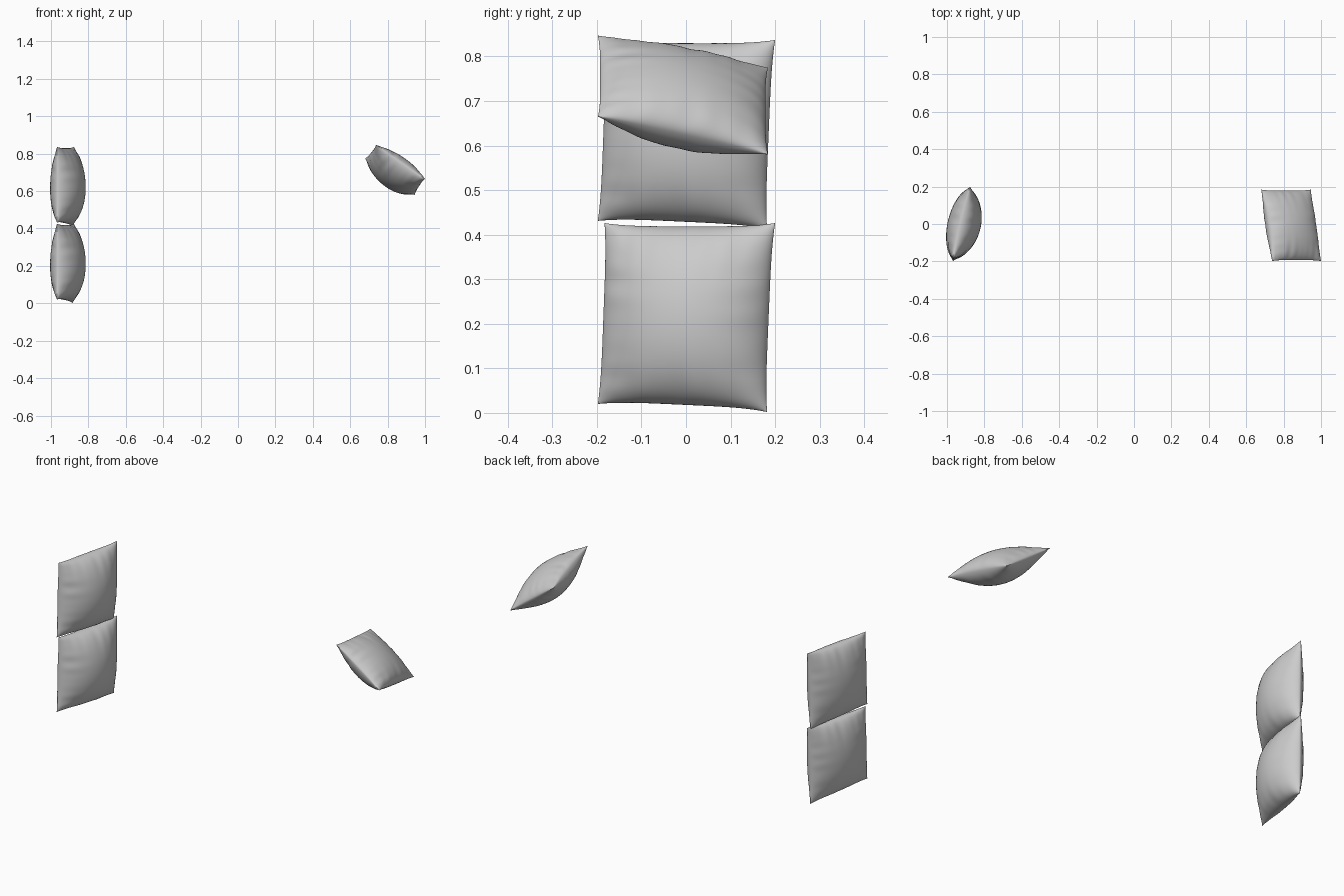
import bpy, bmesh, math, random
from mathutils import Vector

if "Cube" in bpy.data.objects:
    bpy.data.objects.remove(bpy.data.objects["Cube"])

N = 56  # grid divisions per cloth panel


def gathers(t, d, rng):
    """Small folds that start at a seam and fade inward (t along, d from seam)."""
    s = sum(a * math.sin(f * t + p) for f, p, a in rng)
    return s * d * math.exp(-d * 7.0) * (1 - t ** 4)


def pillow(name, corners, front_h, back_h, pu=0.03, pv=0.035, eu=0.62, ev=0.5, seed=1):
    """corners run (-u,-v), (+u,-v), (+u,+v), (-u,+v); front is the u x v side."""
    a, b, c, d = [Vector(p) for p in corners]
    normal = (b + c - a - d).cross(c + d - a - b).normalized()
    r = random.Random(seed)
    folds = [[(r.uniform(8, 26), r.uniform(0, 6), r.uniform(.01, .03)) for _ in range(4)]
             for _ in range(4)]
    bm = bmesh.new()

    def point(i, j, side):
        u = -math.cos(math.pi * i / N)
        v = -math.cos(math.pi * j / N)
        # seams pull inward between the corner ears
        us = u * (1 - pu * (1 - v ** 4))
        vs = v * (1 - pv * (1 - u ** 4))
        s, t = (us + 1) / 2, (vs + 1) / 2
        base = (a * (1 - s) + b * s) * (1 - t) + (d * (1 - s) + c * s) * t
        h = max(0, 1 - u * u) ** eu * max(0, 1 - v * v) ** ev
        h *= (front_h if side > 0 else back_h) * (1 - 0.06 * v)
        h += (gathers(u, 1 + v, folds[0]) + 0.5 * gathers(u, 1 - v, folds[1])
              + 0.6 * gathers(v, 1 + u, folds[2]) + 0.4 * gathers(v, 1 - u, folds[3]))
        return base + normal * h * side

    # two panels sharing the seam vertices
    rim = {}
    for side in (1, -1):
        grid = {}
        for i in range(N + 1):
            for j in range(N + 1):
                edge = i in (0, N) or j in (0, N)
                if edge and (i, j) in rim:
                    grid[i, j] = rim[i, j]
                    continue
                grid[i, j] = bm.verts.new(point(i, j, side))
                if edge:
                    rim[i, j] = grid[i, j]
        for i in range(N):
            for j in range(N):
                q = [grid[i, j], grid[i + 1, j], grid[i + 1, j + 1], grid[i, j + 1]]
                bm.faces.new(q if side > 0 else q[::-1])
    mesh = bpy.data.meshes.new(name)
    bm.to_mesh(mesh)
    bm.free()
    ob = bpy.data.objects.new(name, mesh)
    bpy.context.collection.objects.link(ob)
    bpy.context.view_layer.objects.active = ob
    ob.select_set(True)
    bpy.ops.object.shade_smooth_by_angle(angle=math.radians(60))
    ob.select_set(False)


# two upright pillows, one above the other
for name, z in (("lower_pillow", 0.0), ("upper_pillow", 0.411)):
    pillow(name, [(-.968, -.198, z + .02), (-.885, .182, z + .002),
                  (-.877, .2, z + .426), (-.968, -.183, z + .426)], .106, .072, seed=3)

# tilted pillow on the other side
pillow("tilted_pillow", [(1.0, -.198, .665), (.945, .184, .58),
                         (.68, .184, .775), (.738, -.198, .847)], .066, .1, seed=3)
